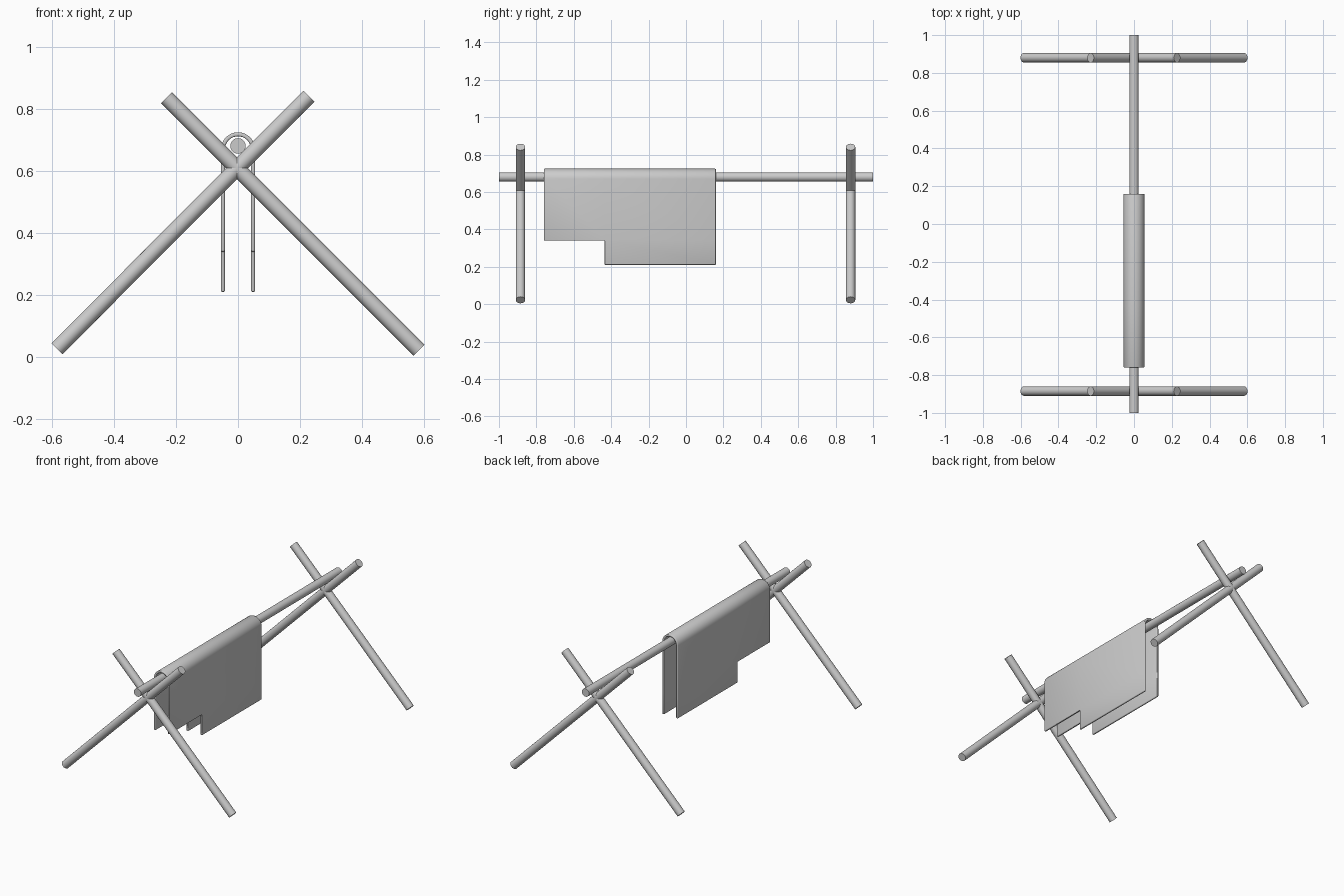
import bpy, bmesh, math
from mathutils import Vector

if "Cube" in bpy.data.objects:
    bpy.data.objects.remove(bpy.data.objects["Cube"])


def smooth(ob, angle=40):
    bpy.ops.object.select_all(action='DESELECT')
    ob.select_set(True)
    bpy.context.view_layer.objects.active = ob
    bpy.ops.object.shade_smooth_by_angle(angle=math.radians(angle))


def pole(name, a, b, radius=0.025):
    a, b = Vector(a), Vector(b)
    bpy.ops.mesh.primitive_cylinder_add(vertices=20, radius=radius, depth=(b - a).length,
                                        location=(a + b) / 2)
    ob = bpy.context.object
    ob.name = name
    ob.rotation_euler = (b - a).to_track_quat('Z', 'Y').to_euler()
    smooth(ob)
    return ob


# Crossed support poles at each end
for end, y in (("front", -0.885), ("back", 0.88)):
    pole(end + "_pole_rising_right", (-0.583, y, 0.027), (0.228, y, 0.84))
    pole(end + "_pole_rising_left", (0.583, y, 0.022), (-0.23, y, 0.835))

# Horizontal bar resting in the crossings
pole("cross_bar", (0, -1, 0.68), (0, 1, 0.68))

# Draped cloth: U-shaped path swept along y, with a shorter front strip
R, top = 0.0485, 0.669
arc = [(-R * math.cos(math.pi * i / 16), top + R * math.sin(math.pi * i / 16)) for i in range(17)]
path = [(-R, 0.21), (-R, 0.34)] + arc + [(R, 0.34), (R, 0.21)]
columns = (-0.76, -0.435, 0.16)
bm = bmesh.new()
grid = [[bm.verts.new((x, y, z)) for x, z in path] for y in columns]
last = len(path) - 2
for c in range(2):
    for i in range(last + 1):
        if c == 0 and i in (0, last):
            continue
        bm.faces.new((grid[c][i], grid[c + 1][i], grid[c + 1][i + 1], grid[c][i + 1]))
bmesh.ops.delete(bm, geom=[v for v in bm.verts if not v.link_faces], context='VERTS')
mesh = bpy.data.meshes.new("draped_cloth")
bm.to_mesh(mesh)
bm.free()
cloth = bpy.data.objects.new("draped_cloth", mesh)
bpy.context.collection.objects.link(cloth)
smooth(cloth)

# Cloth thickness and softened hems
solid = cloth.modifiers.new("thickness", 'SOLIDIFY')
solid.thickness = 0.013
solid.offset = 0
bevel = cloth.modifiers.new("hem", 'BEVEL')
bevel.width = 0.004
bevel.segments = 2
bevel.limit_method = 'ANGLE'
bevel.angle_limit = math.radians(50)
